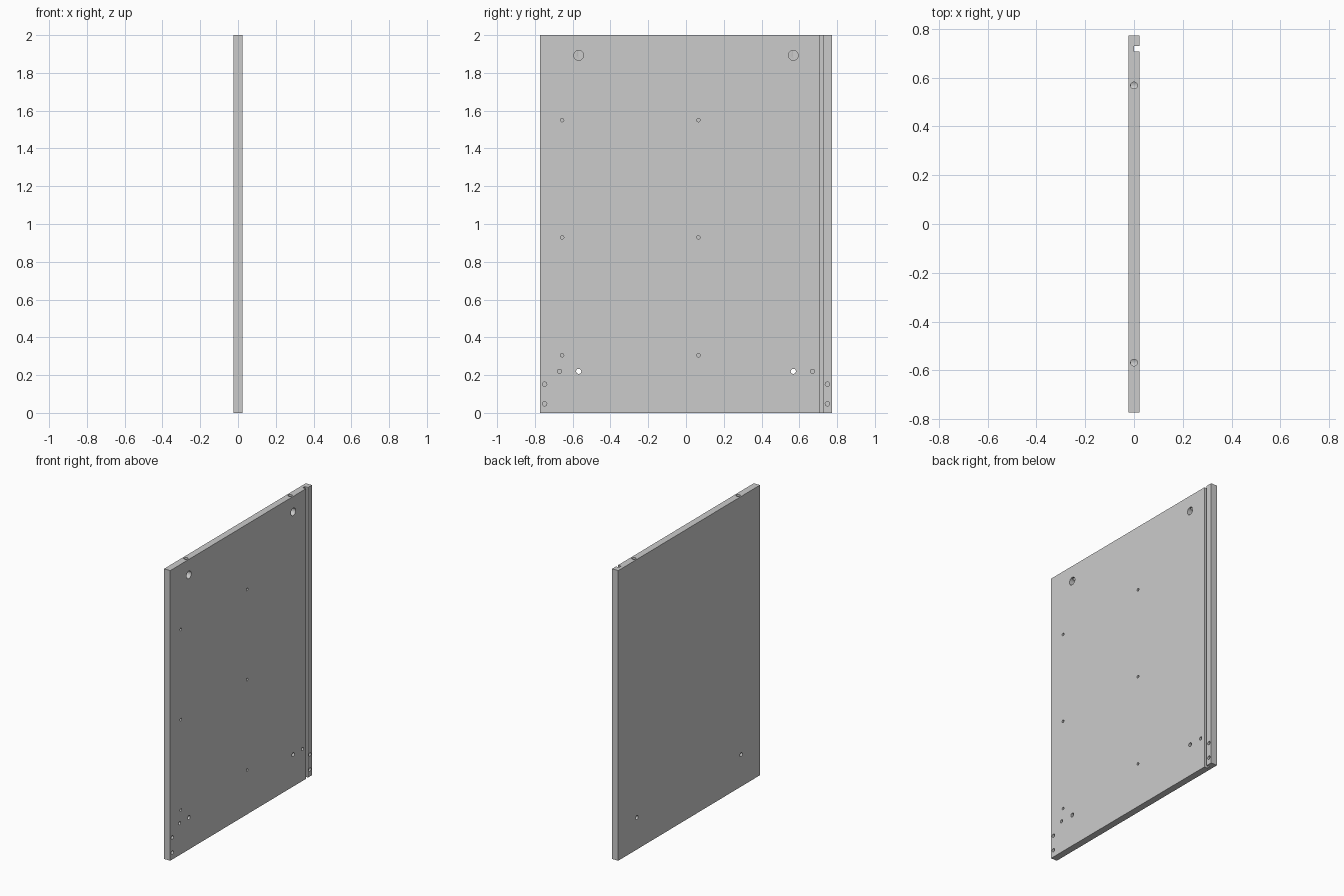
import bpy
from math import pi

if "Cube" in bpy.data.objects:
    bpy.data.objects.remove(bpy.data.objects["Cube"])

T, W, H = 0.0235, 0.772, 2.0   # half thickness, half width, height


def box(name, lo, hi):
    bpy.ops.mesh.primitive_cube_add(size=1, location=[(a + b) / 2 for a, b in zip(lo, hi)])
    ob = bpy.context.object
    ob.name = name
    ob.scale = [b - a for a, b in zip(lo, hi)]
    bpy.ops.object.transform_apply(location=True, rotation=True, scale=True)
    return ob


panel = box("side_panel", (-T, -W, 0), (T, W, H))


def cut(cutter):
    mod = panel.modifiers.new("cut", 'BOOLEAN')
    mod.operation, mod.solver, mod.object = 'DIFFERENCE', 'EXACT', cutter
    bpy.context.view_layer.objects.active = panel
    bpy.ops.object.modifier_apply(modifier=mod.name)
    bpy.data.objects.remove(cutter, do_unlink=True)


def drill(r, depth, y, z):
    # bore into the +x face
    length = depth + 0.02
    bpy.ops.mesh.primitive_cylinder_add(vertices=32, radius=r, depth=length,
                                        location=(T + 0.02 - length / 2, y, z),
                                        rotation=(0, pi / 2, 0))
    cut(bpy.context.object)


# back panel groove, full height
cut(box("groove_cutter", (0.0, 0.707, -0.1), (T + 0.1, 0.729, H + 0.1)))

for s in (-1, 1):
    # cam lock bore and the bolt hole reaching it from the top edge
    drill(0.026, 0.036, s * 0.568, 1.893)
    bpy.ops.mesh.primitive_cylinder_add(vertices=32, radius=0.0138, depth=0.17,
                                        location=(0, s * 0.568, 1.975))
    cut(bpy.context.object)
    # through hole and dowel holes near the bottom
    drill(0.0135, 0.1, s * 0.568, 0.22)
    drill(0.011, 0.03, s * 0.67, 0.22)
    for z in (0.048, 0.152):
        drill(0.012, 0.03, s * 0.749, z)

# shelf and runner pilot holes
for y in (-0.656, 0.066):
    for z in (0.305, 0.929, 1.55):
        drill(0.009, 0.025, y, z)

# smooth bores, sharp panel edges
bpy.ops.object.select_all(action='DESELECT')
panel.select_set(True)
bpy.context.view_layer.objects.active = panel
bpy.ops.object.shade_smooth_by_angle()
